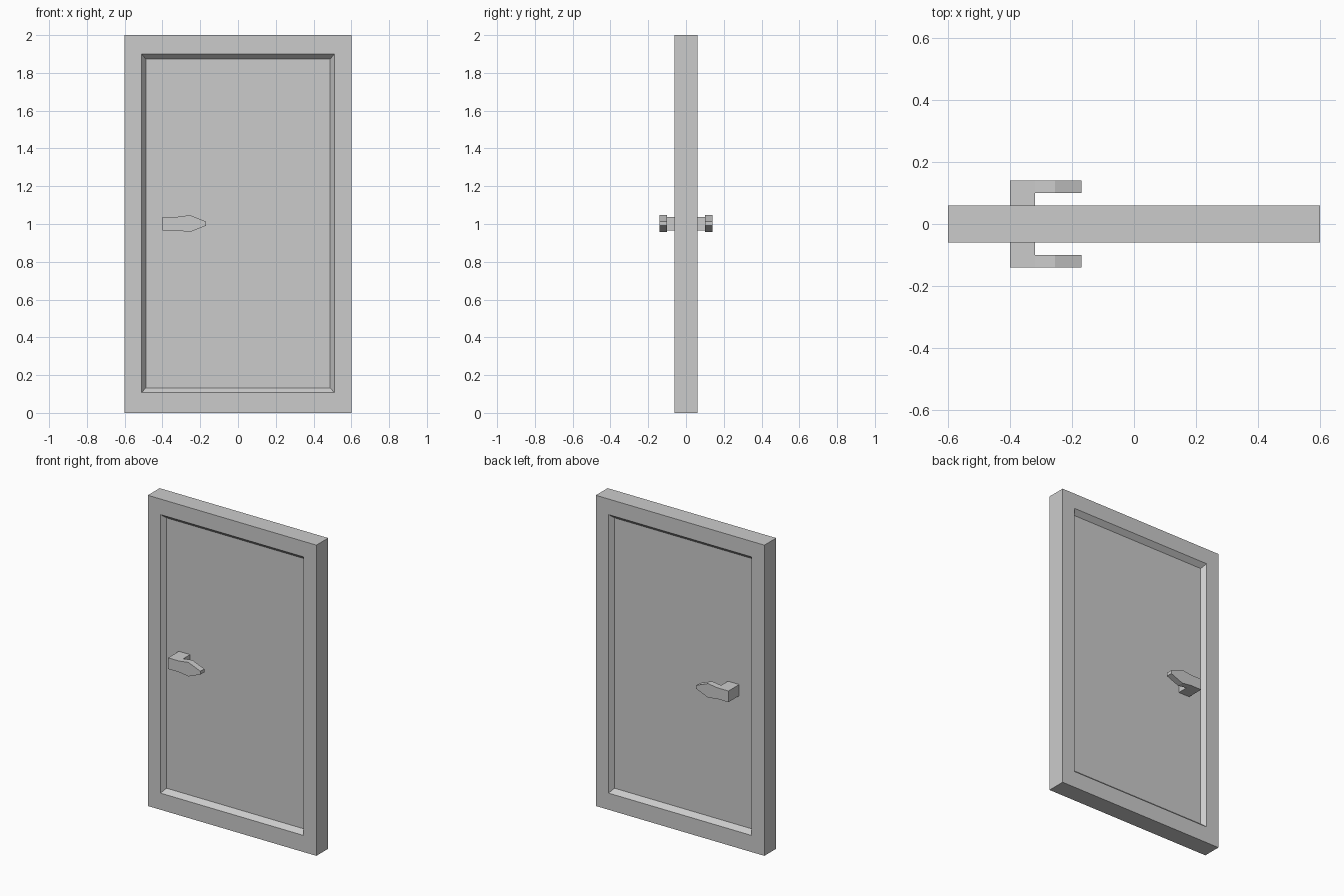
import bpy, bmesh
from mathutils import Vector

if "Cube" in bpy.data.objects:
    bpy.data.objects.remove(bpy.data.objects["Cube"])


def new_object(name, bm):
    bmesh.ops.recalc_face_normals(bm, faces=bm.faces)
    mesh = bpy.data.meshes.new(name)
    bm.to_mesh(mesh)
    bm.free()
    ob = bpy.data.objects.new(name, mesh)
    bpy.context.collection.objects.link(ob)
    return ob


def extrude_face(bm, face, offset):
    """Extrude one face, drop the old one and return the new cap."""
    res = bmesh.ops.extrude_face_region(bm, geom=[face])
    cap = next(g for g in res["geom"] if isinstance(g, bmesh.types.BMFace))
    bmesh.ops.translate(bm, verts=cap.verts, vec=offset)
    if face.is_valid:
        bm.faces.remove(face)
    return cap


# Door leaf: slab with a sunken, slope-edged panel on both faces
W, T, H = 0.60, 0.06, 2.0
DEPTH = 0.03


def ring(bm, hx, z0, z1, y):
    return [bm.verts.new((x, y, z)) for x, z in
            ((-hx, z0), (hx, z0), (hx, z1), (-hx, z1))]


bm = bmesh.new()
outer = []
for s in (-1, 1):
    rings = [ring(bm, W, 0, H, s * T),
             ring(bm, 0.51, 0.107, 1.9, s * T),
             ring(bm, 0.488, 0.133, 1.873, s * (T - DEPTH))]
    for a, b in zip(rings, rings[1:]):
        for i in range(4):
            j = (i + 1) % 4
            bm.faces.new((a[i], a[j], b[j], b[i]))
    bm.faces.new(rings[-1])
    outer.append(rings[0])
for i in range(4):
    j = (i + 1) % 4
    bm.faces.new((outer[0][i], outer[0][j], outer[1][j], outer[1][i]))
new_object("door_leaf", bm)

# Lever handles: square stem, then a lever that swells and tapers to a tip
ZC = 1.002


def handle(name, s):
    bm = bmesh.new()
    base = bm.faces.new([bm.verts.new((x, 0.02, ZC + z)) for x, z in
                         ((-0.40, -0.036), (-0.32, -0.036),
                          (-0.32, 0.036), (-0.40, 0.036))])
    back = base.copy()
    cap = extrude_face(bm, base, Vector((0, 0.08, 0)))
    extrude_face(bm, cap, Vector((0, 0.04, 0)))
    side = max(bm.faces, key=lambda f: f.calc_center_median().x * 10
               + f.calc_center_median().y)
    # lever stations: x position and half height
    for x, half in ((-0.255, 0.045), (-0.17, 0.011)):
        side = extrude_face(bm, side, Vector((x - side.verts[0].co.x, 0, 0)))
        for v in side.verts:
            v.co.z = ZC + (half if v.co.z > ZC else -half)
    bmesh.ops.remove_doubles(bm, verts=bm.verts, dist=1e-5)
    for v in bm.verts:
        v.co.y *= s
    return new_object(name, bm)


handle("front_handle", -1)
handle("back_handle", 1)
